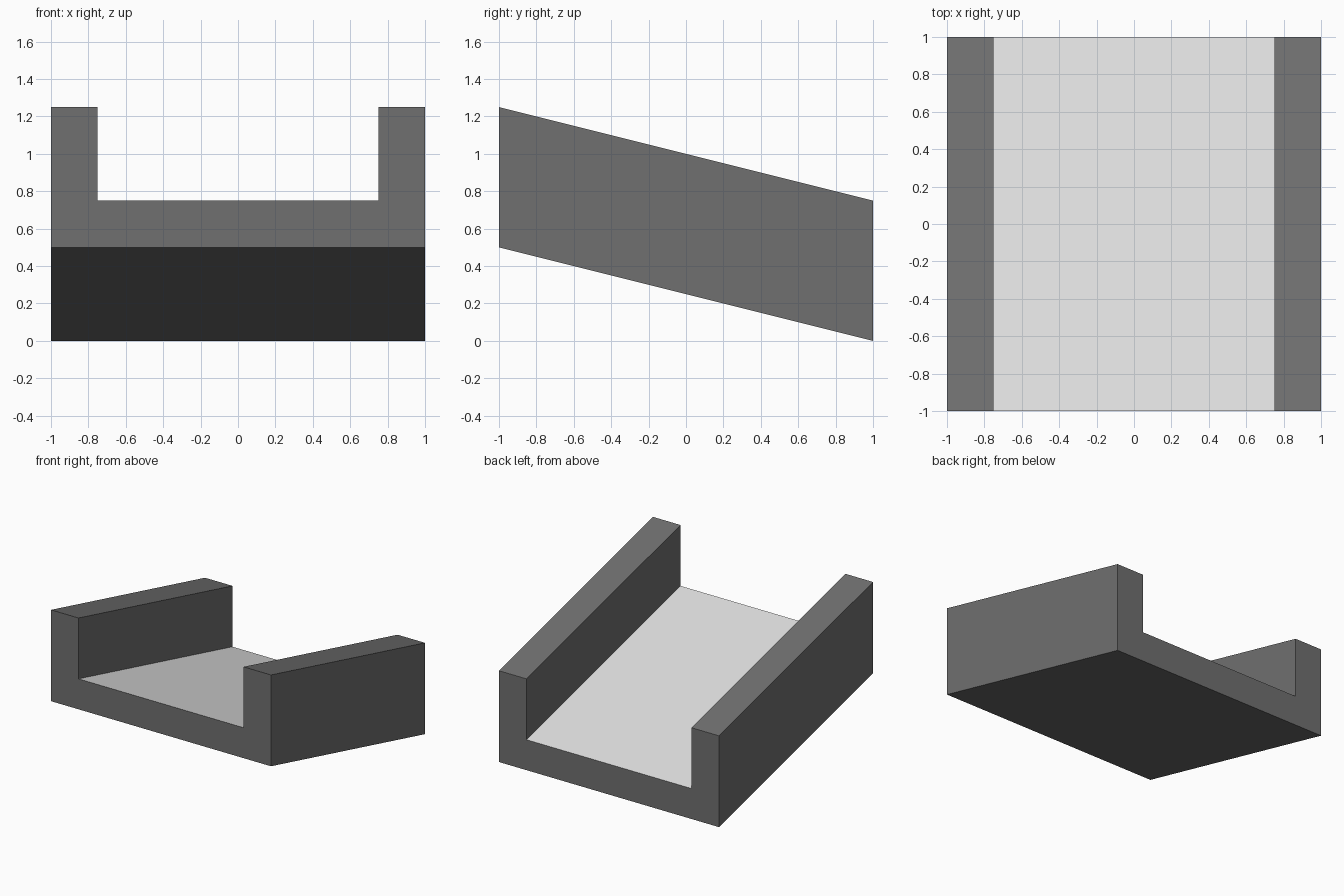
import bpy
import bmesh
from mathutils import Vector

cube = bpy.data.objects.get("Cube")
if cube:
    bpy.data.objects.remove(cube, do_unlink=True)


def make_material(name, grey):
    mat = bpy.data.materials.new(name)
    mat.use_nodes = True
    colour = (grey, grey, grey, 1)
    mat.diffuse_color = colour
    mat.node_tree.nodes["Principled BSDF"].inputs["Base Color"].default_value = colour
    return mat


# U-shaped channel: half of the cross-section, mirrored across x
HALF, INNER, FLOOR, WALL, DROP = 1.0, 0.75, 0.25, 0.75, 0.5
right_half = [(-HALF, 0), (-HALF, WALL), (-INNER, WALL), (-INNER, FLOOR)]
profile = right_half + [(-x, z) for x, z in reversed(right_half)]

# Extrude the section from the high front down to the low back
bm = bmesh.new()
section = bm.faces.new([bm.verts.new((x, -1, z + DROP)) for x, z in profile])
result = bmesh.ops.extrude_face_region(bm, geom=[section], use_keep_orig=True)
back = [v for v in result["geom"] if isinstance(v, bmesh.types.BMVert)]
bmesh.ops.translate(bm, verts=back, vec=Vector((0, 2, -DROP)))
bmesh.ops.recalc_face_normals(bm, faces=bm.faces)

# The sloping floor between the walls is light, everything else is dark
for face in bm.faces:
    centre = face.calc_center_median()
    face.material_index = int(face.normal.z > 0.5 and abs(centre.x) < INNER)

mesh = bpy.data.meshes.new("sloped_channel")
bm.to_mesh(mesh)
bm.free()
mesh.materials.append(make_material("dark grey", 0.16))
mesh.materials.append(make_material("light grey", 0.75))
channel = bpy.data.objects.new("sloped_channel", mesh)
bpy.context.collection.objects.link(channel)
